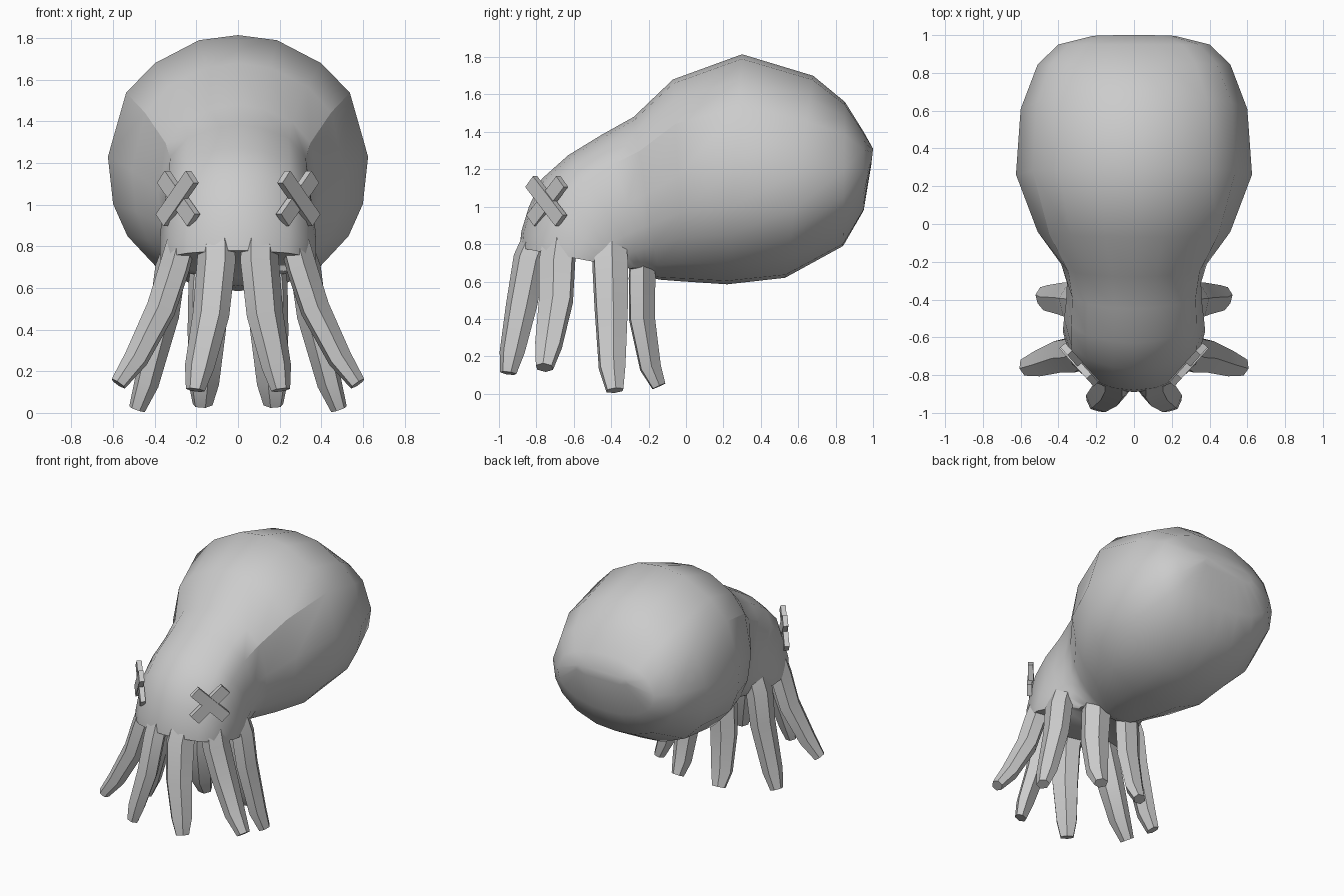
import bpy, bmesh, math
from mathutils import Vector, Matrix

if "Cube" in bpy.data.objects:
    bpy.data.objects.remove(bpy.data.objects["Cube"])

skin = bpy.data.materials.new("plain grey")
skin.diffuse_color = (0.6, 0.6, 0.6, 1)
skin.use_nodes = True
skin.node_tree.nodes["Principled BSDF"].inputs["Base Color"].default_value = skin.diffuse_color


def finish(name, bm, angle):
    bmesh.ops.recalc_face_normals(bm, faces=bm.faces)
    me = bpy.data.meshes.new(name)
    bm.to_mesh(me)
    bm.free()
    me.materials.append(skin)
    ob = bpy.data.objects.new(name, me)
    bpy.context.collection.objects.link(ob)
    bpy.ops.object.select_all(action='DESELECT')
    ob.select_set(True)
    bpy.context.view_layer.objects.active = ob
    bpy.ops.object.shade_smooth_by_angle(angle=math.radians(angle))
    return ob


def loft(bm, rings):
    """Skin a list of point rings and cap both ends."""
    loops = [[bm.verts.new(p) for p in r] for r in rings]
    n = len(loops[0])
    for a, b in zip(loops, loops[1:]):
        for i in range(n):
            j = (i + 1) % n
            bm.faces.new((a[i], a[j], b[j], b[i]))
    bm.faces.new(loops[0])
    bm.faces.new(loops[-1][::-1])
    return loops


# Body: one loft from the back of the mantle to the underside of the head.
half = [(0, 1), (.3, .96), (.64, .78), (.86, .55), (1, .05),
        (.96, -.32), (.85, -.57), (.62, -.82), (.3, -.97), (0, -1)]
section = half + [(-x, v) for x, v in half[-2:0:-1]]
# front/top y, z, back/bottom y, z, half width, squareness of the shoulders
stations = [
    (1.0, 1.31, .99, 1.22, .22, 1),
    (.95, 1.40, .95, .98, .40, 1),
    (.85, 1.56, .84, .79, .51, 1),
    (.68, 1.70, .53, .62, .60, 1),
    (.30, 1.815, .22, .585, .625, 1),
    (-.07, 1.68, -.01, .60, .51, 1.02),
    (-.28, 1.48, -.14, .61, .385, 1.05),
    (-.45, 1.385, -.16, .615, .355, 1.07),
    (-.63, 1.275, -.18, .62, .36, 1.07),
    (-.77, 1.15, -.20, .63, .37, 1.04),
    (-.84, 1.0, -.22, .64, .375, 1.02),
    (-.88, .87, -.24, .65, .375, 1.02),
    (-.89, .78, -.25, .66, .37, 1.02),
]
rings = []
for ty, tz, by, bz, w, sq in stations:
    top, bot = Vector((0, ty, tz)), Vector((0, by, bz))
    mid, up = (top + bot) / 2, (top - bot) / 2
    ring = []
    for x, v in section:
        k = sq if .5 < v < .9 else 1
        ring.append(mid + up * v * k + Vector((x * w * k, 0, 0)))
    rings.append(ring)
bm = bmesh.new()
loops = loft(bm, rings)
# crease along each shoulder of the mantle
for k in range(4, 7):
    for i in (3, len(section) - 3):
        bm.edges.get((loops[k][i], loops[k + 1][i])).smooth = False
finish("body", bm, 40)

# Tentacles: six-sided tapering tubes, four mirrored pairs.
tentacles = {
    "front_tentacle": [(.10, -.74, .95), (.105, -.835, .72), (.13, -.88, .47),
                       (.185, -.93, .22), (.205, -.95, .11)],
    "front_side_tentacle": [(.24, -.66, .93), (.305, -.69, .70), (.37, -.695, .50),
                            (.49, -.735, .26), (.575, -.757, .14)],
    "rear_side_tentacle": [(.26, -.41, .88), (.325, -.405, .69), (.355, -.40, .47),
                           (.44, -.395, .14), (.485, -.38, .018)],
    "rear_tentacle": [(.13, -.235, .78), (.14, -.235, .62), (.15, -.235, .40),
                      (.165, -.19, .14), (.17, -.145, .04)],
}
depths = [.07, .075, .073, .06, .04]
widths = [.09, .105, .098, .078, .05]
for name, path in tentacles.items():
    pts = [Vector(p) for p in path]
    out = Vector((pts[-1].x - pts[1].x, pts[-1].y - pts[1].y, 0)).normalized()
    for s, side in ((-1, "left"), (1, "right")):
        rings = []
        for i, p in enumerate(pts):
            t = (pts[min(i + 1, 4)] - pts[max(i - 1, 0)]).normalized()
            u = (out - t * out.dot(t)).normalized()
            v = t.cross(u)
            ring = [p + u * math.cos(a) * depths[i] + v * math.sin(a) * widths[i]
                    for a in (math.radians(60 * k) for k in range(6))]
            rings.append([Vector((q.x * s, q.y, q.z)) for q in ring])
        bm = bmesh.new()
        loft(bm, rings)
        finish(f"{side}_{name}", bm, 25)

# Eyes: two crossed flat bars on each side of the face.
for s, side in ((-1, "left"), (1, "right")):
    n = Vector((.74 * s, -.67, 0)).normalized()
    t = Vector((0, 0, 1)).cross(n)
    frame = Matrix((t, Vector((0, 0, 1)), n)).transposed().to_4x4()
    bm = bmesh.new()
    for k, sign in enumerate((s, -s)):
        m = (Matrix.Translation((.286 * s, -.742, 1.03)) @ frame
             @ Matrix.Translation((0, 0, .008 * k))
             @ Matrix.Rotation(sign * math.radians(44), 4, 'Z')
             @ Matrix.Diagonal((.30, .08, .035, 1)))
        bmesh.ops.create_cube(bm, size=1, matrix=m)
    finish(f"{side}_crossed_eye", bm, 30)
